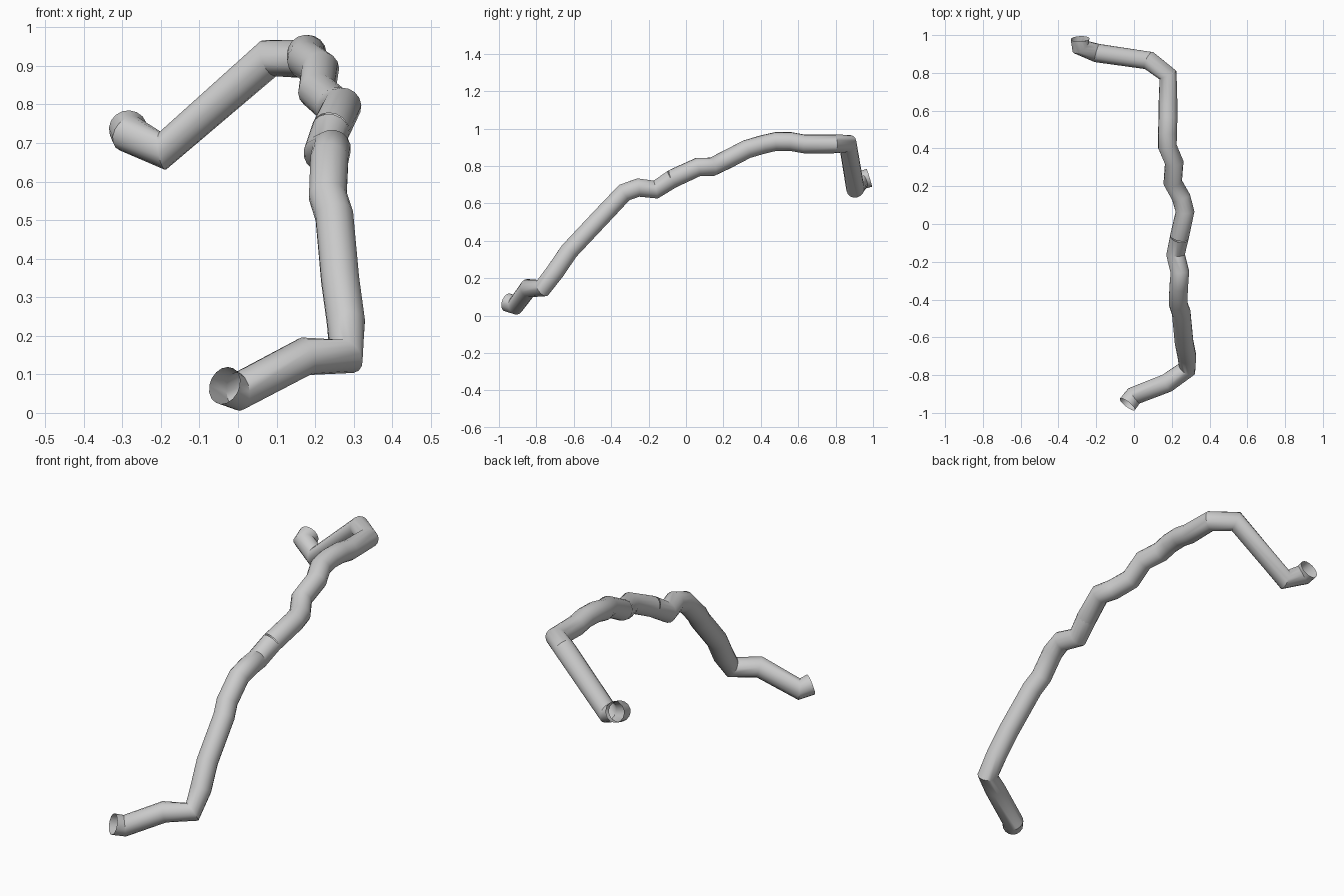
import bpy

RADIUS = 0.05


def tube(name, points):
    """Open round pipe swept along straight segments."""
    cu = bpy.data.curves.new(name, 'CURVE')
    cu.dimensions = '3D'
    cu.bevel_depth = RADIUS
    cu.bevel_resolution = 6
    cu.use_fill_caps = False
    sp = cu.splines.new('POLY')
    sp.points.add(len(points) - 1)
    for p, co in zip(sp.points, points):
        p.co = (*co, 1)
    sp.use_smooth = True
    ob = bpy.data.objects.new(name, cu)
    bpy.context.collection.objects.link(ob)
    bpy.ops.object.select_all(action='DESELECT')
    ob.select_set(True)
    bpy.context.view_layer.objects.active = ob
    bpy.ops.object.convert(target='MESH')
    bpy.ops.object.shade_smooth_by_angle(angle=0.6)
    return ob


# Seam where the two pipe runs meet
seam = (0.24, -0.07, 0.733)

# Lower run: open foot, short elbow, long climb
tube("lower_pipe", [
    (-0.035, -0.955, 0.071), (0.0, -0.91, 0.055), (0.175, -0.842, 0.147),
    (0.28, -0.768, 0.147), (0.28, -0.70, 0.235), (0.265, -0.625, 0.345),
    (0.25, -0.47, 0.51), (0.233, -0.42, 0.563), (0.237, -0.33, 0.658),
    (0.243, -0.255, 0.685), (0.22, -0.162, 0.674), seam])

# Upper run: wavy crest, hook and open tip
tube("upper_pipe", [
    seam, (0.27, 0.065, 0.795), (0.25, 0.14, 0.796), (0.205, 0.22, 0.835),
    (0.213, 0.325, 0.89), (0.177, 0.41, 0.915), (0.177, 0.48, 0.931),
    (0.18, 0.56, 0.931), (0.18, 0.63, 0.918), (0.18, 0.788, 0.918),
    (0.08, 0.865, 0.92), (-0.195, 0.905, 0.68), (-0.283, 0.937, 0.724),
    (-0.285, 0.98, 0.737)])
